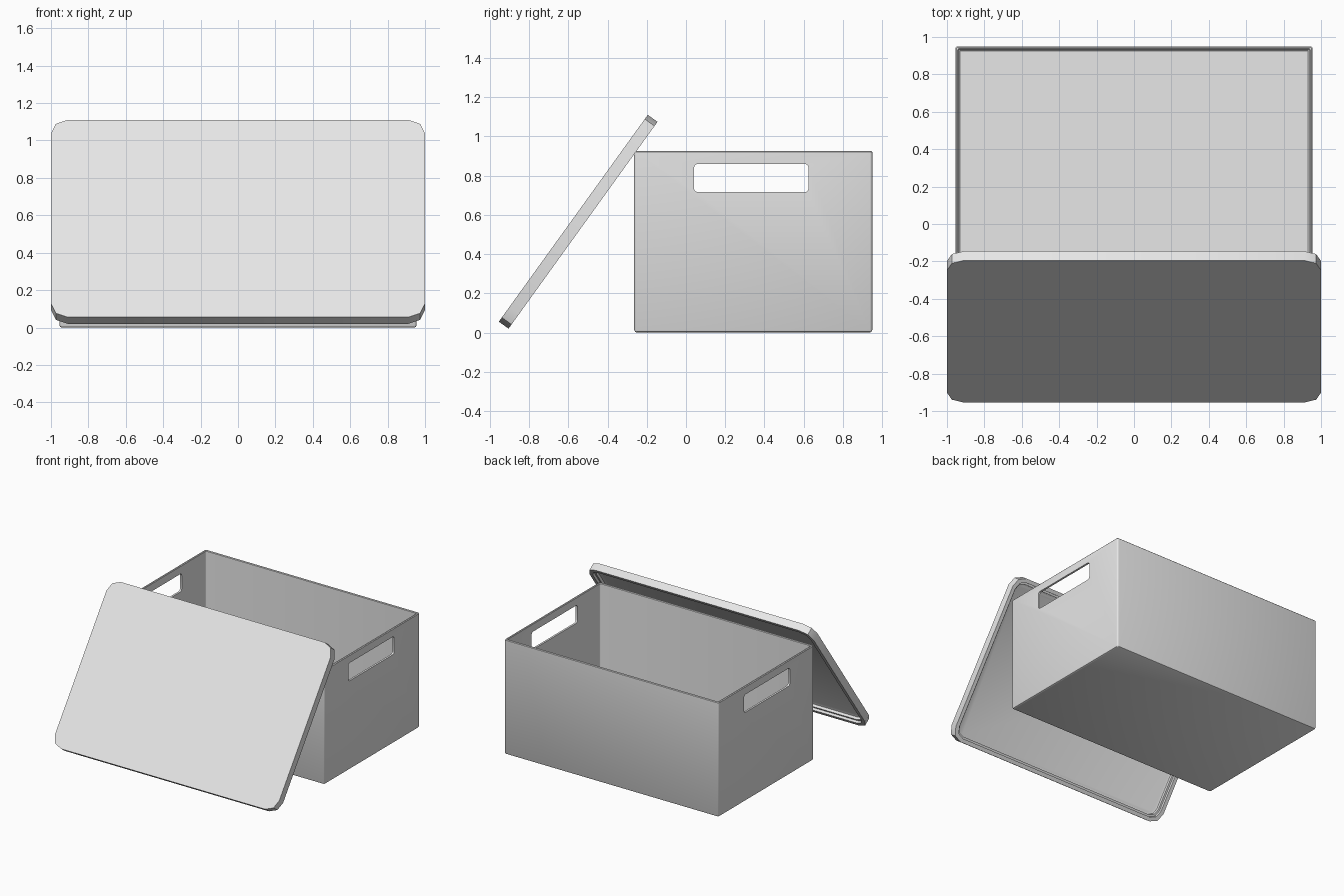
import bpy, bmesh, math
from mathutils import Vector

if "Cube" in bpy.data.objects:
    bpy.data.objects.remove(bpy.data.objects["Cube"], do_unlink=True)

grey = bpy.data.materials.new("light grey plastic")
grey.use_nodes = True
grey.diffuse_color = (0.8, 0.8, 0.8, 1)
grey.node_tree.nodes["Principled BSDF"].inputs["Base Color"].default_value = (0.8, 0.8, 0.8, 1)


def rounded_rect(hx, hy, r, segments):
    """Counter-clockwise outline of a rectangle with rounded corners."""
    points = []
    for quarter, (sx, sy) in enumerate([(1, 1), (-1, 1), (-1, -1), (1, -1)]):
        for i in range(segments + 1):
            a = (quarter + i / segments) * math.pi / 2
            points.append((sx * (hx - r) + r * math.cos(a), sy * (hy - r) + r * math.sin(a)))
    return points


def loft(name, rings, segments):
    """Closed shell through rings of (half x, half y, corner radius, height)."""
    bm = bmesh.new()
    loops = [[bm.verts.new((x, y, z)) for x, y in rounded_rect(hx, hy, r, segments)]
             for hx, hy, r, z in rings]
    n = len(loops[0])
    for low, high in zip(loops, loops[1:]):
        for i in range(n):
            j = (i + 1) % n
            bm.faces.new((low[i], low[j], high[j], high[i]))
    bm.faces.new(loops[0])
    bm.faces.new(loops[-1])
    bmesh.ops.recalc_face_normals(bm, faces=bm.faces)
    mesh = bpy.data.meshes.new(name)
    bm.to_mesh(mesh)
    bm.free()
    mesh.materials.append(grey)
    obj = bpy.data.objects.new(name, mesh)
    bpy.context.collection.objects.link(obj)
    return obj


def select(obj):
    bpy.ops.object.select_all(action='DESELECT')
    obj.select_set(True)
    bpy.context.view_layer.objects.active = obj


def smooth(obj, angle):
    select(obj)
    bpy.ops.object.shade_smooth_by_angle(angle=math.radians(angle))


# Open box: base, outer wall, rounded rim, inner wall, floor
HX, HY, H, WALL, R = 0.955, 0.607, 0.925, 0.016, 0.012
outer = [(HX - 0.012, HY - 0.012, 0.004, 0), (HX - 0.004, HY - 0.004, 0.01, 0.004),
         (HX, HY, R, 0.012), (HX, HY, R, H - 0.005), (HX - 0.005, HY - 0.005, 0.009, H)]
inner = [(HX - WALL + 0.004, HY - WALL + 0.004, 0.009, H),
         (HX - WALL, HY - WALL, 0.008, H - 0.005),
         (HX - WALL, HY - WALL, 0.008, 0.024),
         (HX - WALL - 0.008, HY - WALL - 0.008, 0.004, 0.016)]
box = loft("storage_box", outer + inner, 3)
box.location = (0, 0.343, 0)

# Handle slots through both end walls
cutter = loft("handle_cutter", [(0.072, 0.292, 0.02, -1.2), (0.072, 0.292, 0.02, 1.2)], 4)
cutter.rotation_euler = (0, math.pi / 2, 0)
cutter.location = (0, 0.333, 0.788)
cutter.hide_render = True
slots = box.modifiers.new("handle_slots", 'BOOLEAN')
slots.operation = 'DIFFERENCE'
slots.solver = 'EXACT'
slots.object = cutter
select(box)
bpy.ops.object.modifier_apply(modifier=slots.name)
bpy.data.objects.remove(cutter, do_unlink=True)
smooth(box, 35)

# Leaning lid: flat top, side skirt, stepped rim and hollow underside
LX, LY, T = 1.0, 0.65, 0.0305
lid = loft("lid", [(LX, LY, 0.09, T), (LX, LY, 0.09, -T),
                   (LX - 0.03, LY - 0.03, 0.07, -T),
                   (LX - 0.03, LY - 0.03, 0.07, -T + 0.02),
                   (LX - 0.045, LY - 0.045, 0.06, -T + 0.02),
                   (LX - 0.045, LY - 0.045, 0.06, T - 0.02),
                   (LX - 0.06, LY - 0.06, 0.05, T - 0.014)], 2)
lid.rotation_euler = (math.atan2(1.055, 0.76), 0, 0)
lid.location = (0, -0.55, 0.565)
smooth(lid, 30)
